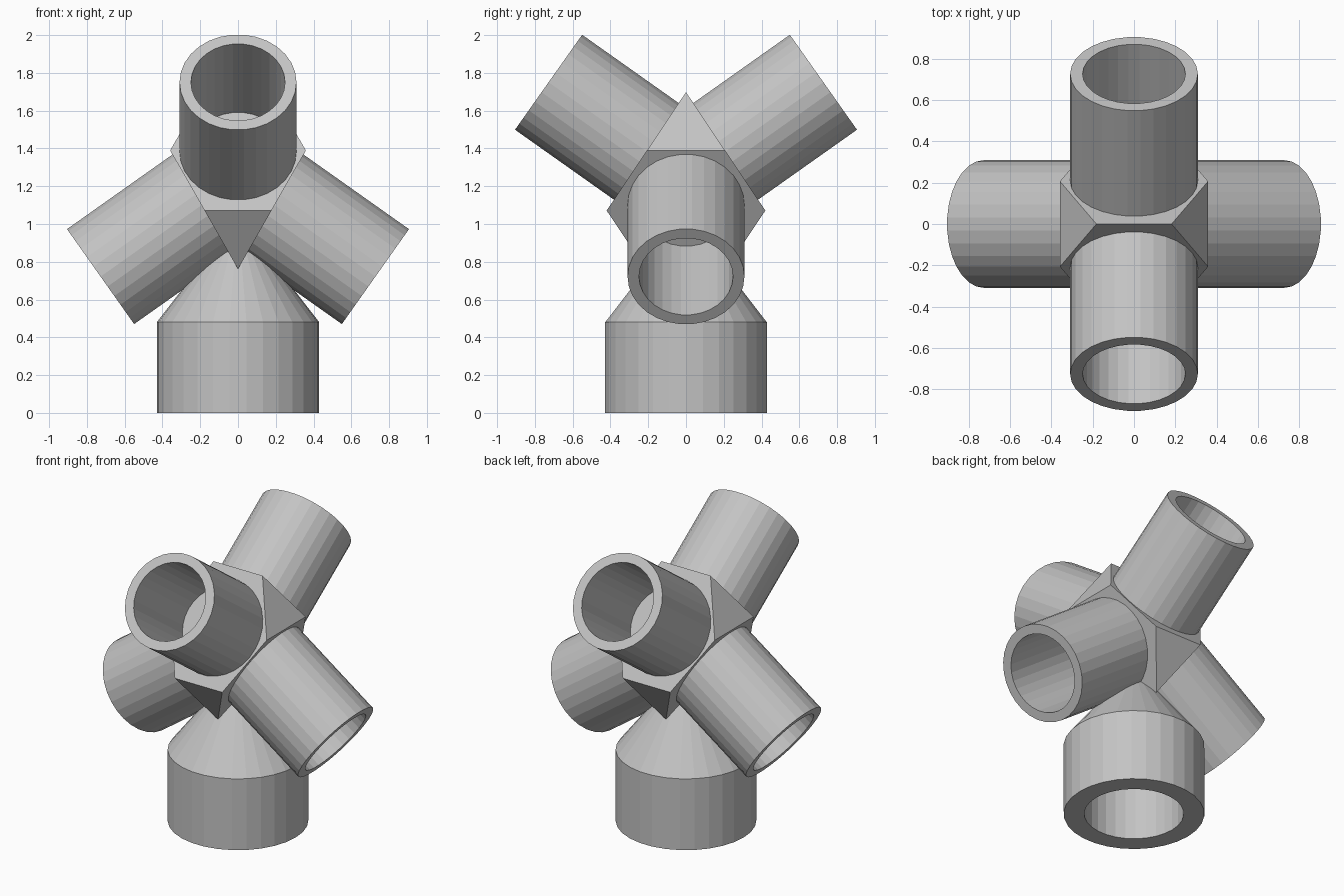
import bpy, bmesh, math
from mathutils import Matrix, Vector

if "Cube" in bpy.data.objects:
    bpy.data.objects.remove(bpy.data.objects["Cube"], do_unlink=True)

SIDES = 30
HUB_Z = 1.236                      # where all the tube axes meet
TILT = math.acos(1 / math.sqrt(3))  # tetrahedral angle from vertical

gray = bpy.data.materials.new("light_gray")
gray.use_nodes = True
gray.diffuse_color = (0.55, 0.55, 0.55, 1)
gray.node_tree.nodes["Principled BSDF"].inputs["Base Color"].default_value = (0.55, 0.55, 0.55, 1)


def finish(name, bm, matrix=Matrix()):
    bmesh.ops.recalc_face_normals(bm, faces=bm.faces)
    mesh = bpy.data.meshes.new(name)
    bm.to_mesh(mesh)
    bm.free()
    mesh.materials.append(gray)
    obj = bpy.data.objects.new(name, mesh)
    obj.matrix_world = matrix
    bpy.context.collection.objects.link(obj)
    return obj


def lathe(name, profile, matrix=Matrix(), closed=False):
    """Turn (radius, height) points around z with flat facets."""
    bm = bmesh.new()
    verts = [bm.verts.new((r, 0, z)) for r, z in profile]
    pairs = list(zip(verts, verts[1:]))
    if closed:
        pairs.append((verts[-1], verts[0]))
    edges = [bm.edges.new(p) for p in pairs]
    bmesh.ops.spin(bm, geom=verts + edges, axis=(0, 0, 1), cent=(0, 0, 0),
                   angle=math.tau, steps=SIDES)
    bmesh.ops.remove_doubles(bm, verts=bm.verts, dist=0.0001)
    return finish(name, bm, matrix)


# Central hub: a tetrahedron with each corner cut off at a third of its edges
corners = [Vector((s * 0.536, 0, 1.698)) for s in (-1, 1)]
corners += [Vector((0, s * 0.627, 0.762)) for s in (-1, 1)]
bm = bmesh.new()
for a in corners:
    for b in corners:
        if a is not b:
            bm.verts.new(a.lerp(b, 0.33))
bmesh.ops.convex_hull(bm, input=bm.verts)
bmesh.ops.dissolve_limit(bm, angle_limit=0.01, verts=bm.verts, edges=bm.edges)
finish("hub", bm)

# Base socket: hollow cylinder with a cone rising into the hub
base = lathe("base_socket", [(0, 0.48), (0.304, 0.48), (0.304, 0), (0.43, 0),
                             (0.43, 0.48), (0, 1.035)])

# Four tube sockets: front and back tilt up, left and right tilt down
OUTER, INNER, START, END = 0.3095, 0.249, 0.2, 0.891
for name, turn, tilt in (("front_tube", 0, TILT), ("back_tube", 180, TILT),
                         ("left_tube", 90, math.pi - TILT),
                         ("right_tube", 270, math.pi - TILT)):
    matrix = (Matrix.Translation((0, 0, HUB_Z))
              @ Matrix.Rotation(math.radians(turn), 4, "Z")
              @ Matrix.Rotation(tilt, 4, "X"))
    lathe(name, [(INNER, START), (OUTER, START), (OUTER, END), (INNER, END)],
          matrix, closed=True)
    # Keep the bores of the lower tubes clear of the cone
    if tilt > math.pi / 2:
        cutter = lathe(name + "_bore_cutter",
                       [(0, START), (INNER, START), (INNER, END), (0, END)], matrix)
        cutter.hide_render = True
        cutter.hide_set(True)
        cut = base.modifiers.new("clear_bore", "BOOLEAN")
        cut.operation = "DIFFERENCE"
        cut.solver = "EXACT"
        cut.object = cutter
